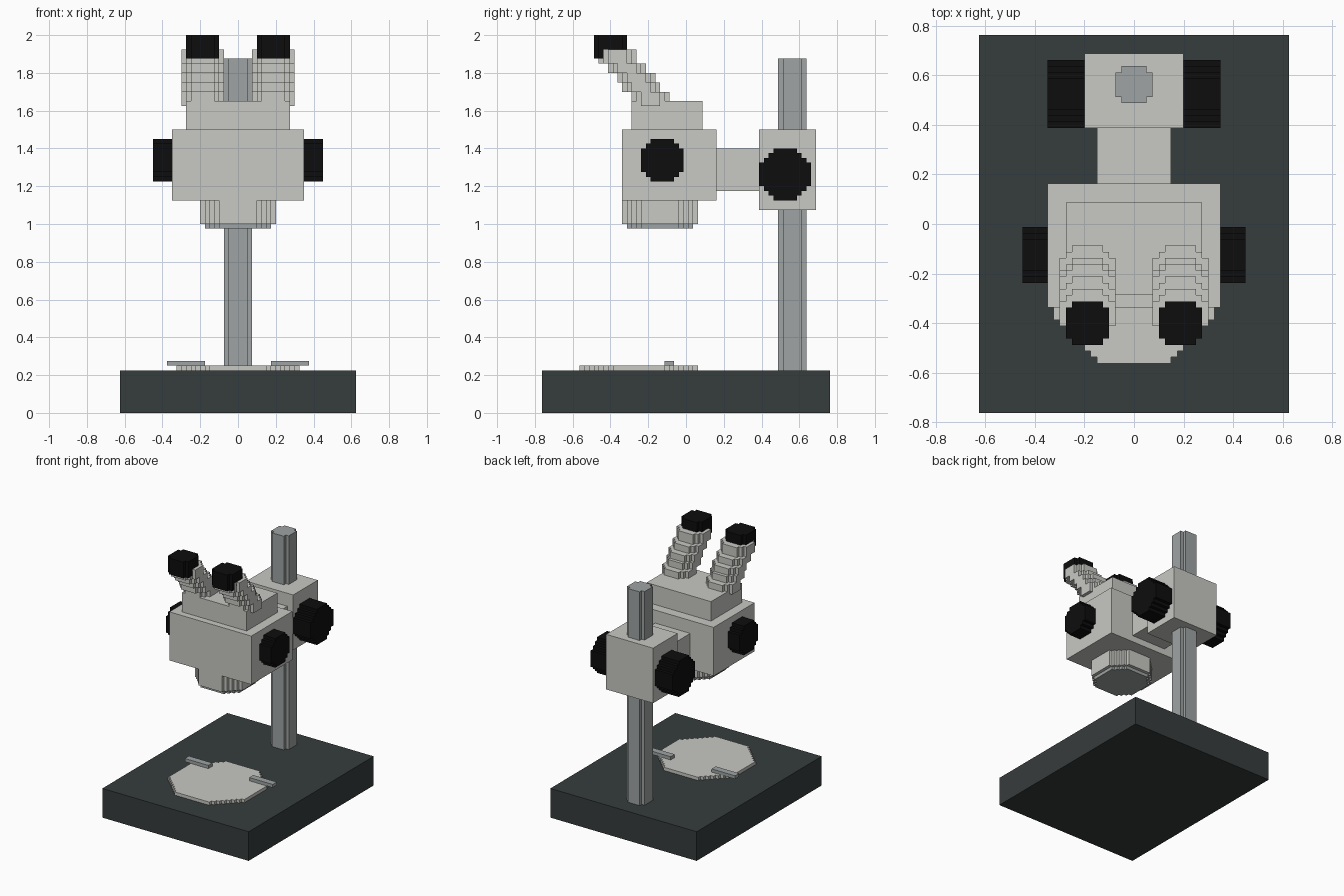
import bpy, bmesh

V = 0.025  # step size of the blocky style

old = bpy.data.objects.get("Cube")
if old:
    bpy.data.objects.remove(old, do_unlink=True)


def material(name, rgb):
    m = bpy.data.materials.new(name)
    m.use_nodes = True
    color = (*rgb, 1)
    m.diffuse_color = color
    m.node_tree.nodes["Principled BSDF"].inputs["Base Color"].default_value = color
    return m


cream = material("cream enamel", (0.578, 0.578, 0.552))
metal = material("grey metal", (0.345, 0.371, 0.371))
slate = material("dark slate", (0.037, 0.045, 0.045))
black = material("black rubber", (0.004, 0.004, 0.004))


def outline(u0, u1, v0, v1, cut):
    """Rectangle whose corners are cut away in square steps."""
    corner = [(0, cut)]
    for i in range(1, cut + 1):
        corner += [(i, cut - i + 1), (i, cut - i)]
    pts = []
    for u, v, su, sv in ((u0, v0, 1, 1), (u1, v0, -1, 1), (u1, v1, -1, -1), (u0, v1, 1, -1)):
        run = [(u + su * a * V, v + sv * b * V) for a, b in corner]
        pts += run if su == sv else run[::-1]
    return pts


def prism(name, x, y, z, mat, cut=0, axis=2):
    """Block spanning the given ranges, with stepped corners around one axis."""
    spans = [x, y, z]
    ua, va = [a for a in range(3) if a != axis]
    bm = bmesh.new()
    verts = []
    for u, v in outline(*spans[ua], *spans[va], cut):
        co = [0, 0, 0]
        co[ua], co[va], co[axis] = u, v, spans[axis][0]
        verts.append(bm.verts.new(co))
    face = bm.faces.new(verts)
    out = bmesh.ops.extrude_face_region(bm, geom=[face], use_keep_orig=True)
    for g in out["geom"]:
        if isinstance(g, bmesh.types.BMVert):
            g.co[axis] = spans[axis][1]
    bmesh.ops.recalc_face_normals(bm, faces=bm.faces)
    me = bpy.data.meshes.new(name)
    bm.to_mesh(me)
    bm.free()
    me.materials.append(mat)
    ob = bpy.data.objects.new(name, me)
    bpy.context.collection.objects.link(ob)
    return ob


def both_sides(name, x, y, z, mat, cut=0, axis=2):
    """The same block on the left (+x) and the right (-x)."""
    prism("left_" + name, x, y, z, mat, cut, axis)
    prism("right_" + name, (-x[1], -x[0]), y, z, mat, cut, axis)


# Base, stage plate and specimen clips
prism("base", (-0.625, 0.625), (-0.7625, 0.7625), (0, 0.225), slate)
prism("stage_plate", (-0.325, 0.325), (-0.5625, 0.0625), (0.225, 0.25), cream, 7)
both_sides("stage_clip", (0.175, 0.375), (-0.1125, -0.0625), (0.25, 0.275), metal)

# Column, clamp block and arm
prism("column", (-0.075, 0.075), (0.4875, 0.6375), (0.225, 1.875), metal, 1)
prism("clamp_block", (-0.2, 0.2), (0.3875, 0.6875), (1.075, 1.5), cream)
prism("arm", (-0.15, 0.15), (0.1625, 0.3875), (1.175, 1.4), cream)
both_sides("focus_knob", (0.2, 0.35), (0.3875, 0.6625), (1.125, 1.4), black, 3, 0)

# Head and objective
prism("head", (-0.35, 0.35), (-0.3375, 0.1625), (1.125, 1.5), cream)
prism("head_top", (-0.275, 0.275), (-0.2875, 0.0875), (1.5, 1.65), cream)
both_sides("zoom_knob", (0.35, 0.45), (-0.2375, -0.0125), (1.225, 1.45), black, 2, 0)
prism("objective", (-0.2, 0.2), (-0.3375, 0.0625), (1, 1.125), cream, 4)
prism("objective_rim", (-0.175, 0.175), (-0.3125, 0.0375), (0.975, 1), metal, 3)

# Eyepiece tubes: stacked rings leaning forward (first layer, last layer, shift)
for n, (a, b, shift) in enumerate(((0, 3, 0), (3, 5, 2), (5, 7, 3), (7, 9, 5), (9, 12, 7))):
    both_sides(f"tube_ring_{n + 1}", (0.075, 0.3),
               (-0.2875 - shift * V, -0.0875 - shift * V),
               (1.625 + a * V, 1.625 + b * V), cream, 2)
both_sides("eyecup", (0.1, 0.275), (-0.4875, -0.3125), (1.875, 2), black, 1)
